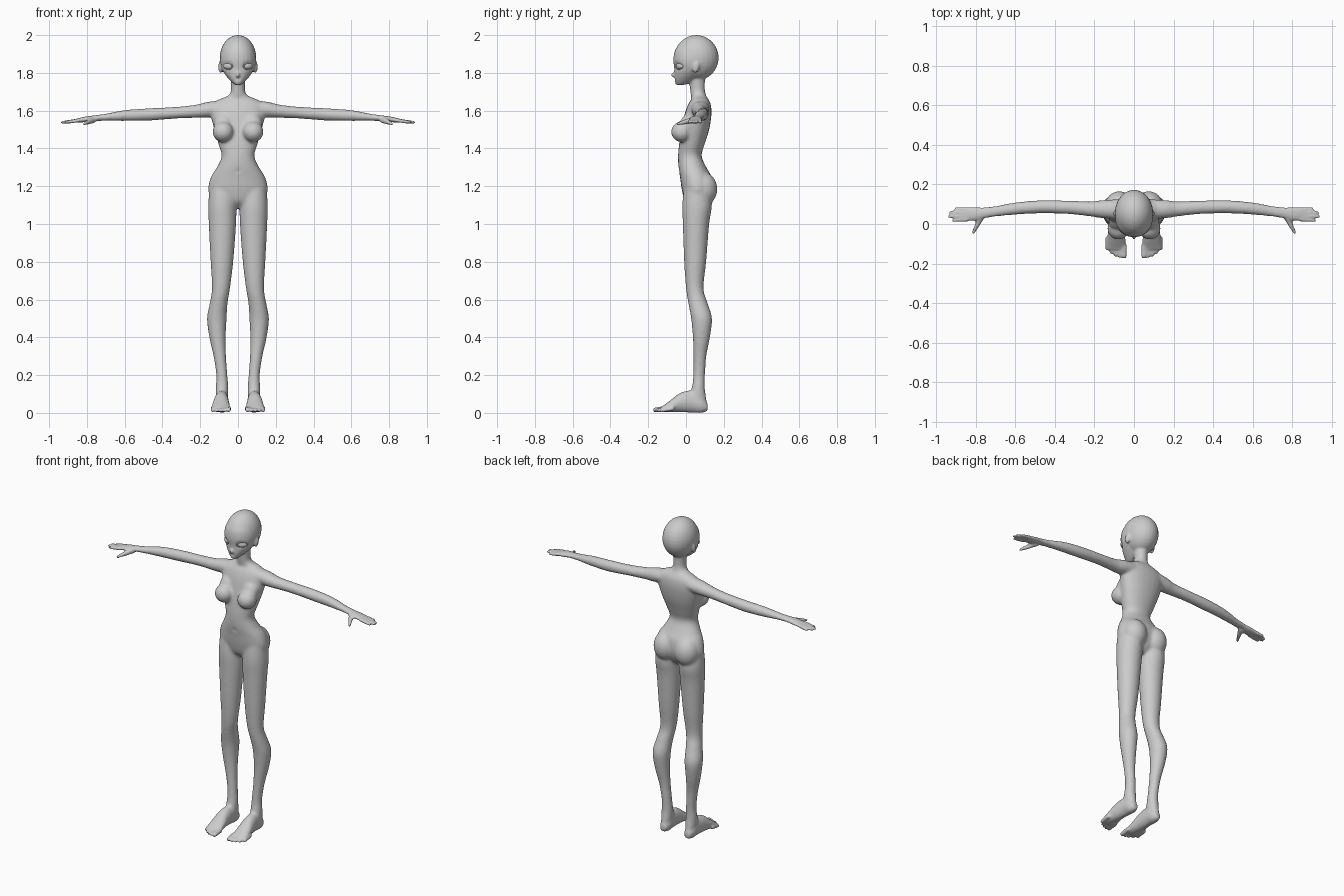
import bpy
import bmesh
from math import cos, sin, pi, radians, copysign
from mathutils import Matrix, Vector

cube = bpy.data.objects.get("Cube")
if cube:
    bpy.data.objects.remove(cube)

grey = bpy.data.materials.new("plain_grey")
grey.use_nodes = True
grey.diffuse_color = (0.6, 0.6, 0.6, 1)
grey.node_tree.nodes["Principled BSDF"].inputs["Base Color"].default_value = (0.6, 0.6, 0.6, 1)

bm = bmesh.new()
BOTH = (1, -1)


def smooth_path(stations, steps=4):
    """Catmull-Rom interpolation through the given stations."""
    pts = [Vector(s) for s in stations]
    out = []
    for i in range(len(pts) - 1):
        a, b, c = pts[max(i - 1, 0)], pts[i], pts[i + 1]
        d = pts[min(i + 2, len(pts) - 1)]
        for k in range(steps):
            t = k / steps
            out.append(b + (c - a) * (t / 2) + (a * 2 - b * 5 + c * 4 - d) * (t * t / 2)
                       + (b * 3 - a - c * 3 + d) * (t ** 3 / 2))
    return out + [pts[-1]]


def loft(stations, place, sides=(1,), power=1.0, count=24):
    """Skin rounded cross-sections; place(station, cos, sin) gives each point."""
    path = smooth_path(stations)
    for side in sides:
        rings = []
        for s in path:
            ring = []
            for k in range(count):
                c, n = cos(2 * pi * k / count), sin(2 * pi * k / count)
                c, n = copysign(abs(c) ** power, c), copysign(abs(n) ** power, n)
                x, y, z = place(s, c, n)
                ring.append(bm.verts.new((x * side, y, z)))
            rings.append(ring)
        for low, high in zip(rings, rings[1:]):
            for k in range(count):
                j = (k + 1) % count
                bm.faces.new((low[k], low[j], high[j], high[k]))
        bm.faces.new(rings[0])
        bm.faces.new(rings[-1])


def ball(centre, radii, sides=BOTH, tilt=0.0):
    """Ellipsoid, tilted about the x axis."""
    for side in sides:
        x, y, z = centre
        m = (Matrix.Translation((x * side, y, z)) @ Matrix.Rotation(tilt, 4, "X")
             @ Matrix.Diagonal((*radii, 1)))
        bmesh.ops.create_uvsphere(bm, u_segments=24, v_segments=16, radius=1, matrix=m)


# cross-section layouts: upright with front and back depth, along x, along y
def column(s, c, n):
    return s[1] * c, (s[2] + s[3]) / 2 + (s[3] - s[2]) / 2 * n, s[0]


def leg_section(s, c, n):
    return ((s[1] + s[2]) / 2 + (s[2] - s[1]) / 2 * c,
            (s[3] + s[4]) / 2 + (s[4] - s[3]) / 2 * n, s[0])


def arm_section(s, c, n):
    return s[0], s[1] + s[3] * c, s[2] + s[4] * n


def foot_section(s, c, n):
    return s[1] + s[3] * c, s[0], s[2] + s[4] * n


def digit(start, end, thick, thin, section):
    """Finger or toe: a tapering tube with a rounded tip."""
    stations = []
    for t, scale in ((0, 1), (.5, 1), (.85, .95), (.95, .75), (1, .3)):
        r = (thick + (thin - thick) * t) * scale
        stations.append((*Vector(start).lerp(Vector(end), t), r, r))
    loft(stations, section, BOTH, count=12)


# torso: height, half width, front, back
loft([(1.085, .05, .03, .09), (1.12, .13, -.005, .12), (1.18, .158, -.022, .14),
      (1.25, .143, -.032, .135), (1.3, .112, -.04, .108), (1.36, .087, -.042, .083),
      (1.42, .103, -.037, .098), (1.5, .126, -.025, .123), (1.58, .145, -.008, .135),
      (1.63, .14, .01, .132), (1.655, .11, .025, .122), (1.672, .07, .035, .11)],
     column, power=.92)
# neck
loft([(1.62, .1, .03, .12), (1.665, .07, .028, .112), (1.69, .043, .024, .104),
      (1.72, .037, .02, .1), (1.77, .04, .02, .102), (1.83, .05, .02, .12)], column)

# skull, jaw, nose and ears
ball((0, .055, 1.88), (.097, .118, .12), sides=(1,))
loft([(1.735, .012, -.05, -.02), (1.747, .029, -.058, .025), (1.78, .06, -.062, .075),
      (1.82, .085, -.062, .12), (1.87, .096, -.067, .14), (1.92, .086, -.058, .13),
      (1.96, .06, -.03, .11)], column, power=.95)
ball((0, -.064, 1.79), (.009, .016, .014), sides=(1,), tilt=.5)
ball((.092, .053, 1.832), (.012, .018, .033), tilt=-.2)

# chest and hips
ball((.079, -.022, 1.488), (.056, .057, .055))
ball((.077, .012, 1.528), (.052, .044, .065), tilt=-.35)
ball((.074, .09, 1.185), (.074, .076, .09))

# legs: height, inner, outer, front, back
loft([(1.2, .01, .15, -.01, .12), (1.1, .008, .158, -.02, .137), (1.0, .01, .155, -.017, .123),
      (.8, .025, .145, -.01, .107), (.66, .042, .138, 0, .093), (.58, .055, .15, .012, .115),
      (.5, .06, .164, .027, .138), (.4, .065, .152, .036, .127), (.3, .063, .13, .04, .108),
      (.2, .056, .115, .038, .101), (.13, .051, .118, .03, .1), (.06, .053, .116, .01, .11),
      (.01, .06, .11, .04, .108)], leg_section, BOTH)

# feet: depth, middle, height, half width, half height
loft([(.114, .085, .03, .018, .02), (.08, .085, .045, .033, .045), (.03, .086, .06, .036, .058),
      (-.03, .089, .055, .041, .052), (-.08, .09, .036, .047, .033),
      (-.118, .091, .022, .049, .018), (-.13, .091, .02, .044, .012)], foot_section, BOTH)
for k in range(5):
    x, size = .05 + .021 * k, .0145 if k == 0 else .0115
    tip = -.175 + .0025 * k * k
    digit((tip + .07, x, .024), (tip, x, size), size, size * .9, foot_section)

# arms: reach, depth, height, half depth, half height
loft([(.08, .075, 1.615, .05, .04), (.16, .075, 1.605, .046, .042), (.22, .076, 1.597, .038, .035),
      (.33, .084, 1.589, .034, .031), (.47, .087, 1.58, .033, .033), (.6, .078, 1.574, .031, .029),
      (.7, .064, 1.565, .027, .019), (.76, .056, 1.56, .027, .015), (.8, .051, 1.555, .034, .015),
      (.85, .05, 1.548, .034, .011), (.865, .05, 1.546, .03, .008)], arm_section, BOTH)
# fingers and thumb
for y, reach in ((.018, .92), (.038, .94), (.059, .935), (.078, .908)):
    digit((.84, .05 + (y - .05) * .85, 1.549), (reach, y, 1.537), .0105, .0085, arm_section)
digit((.045, .765, 1.553), (-.054, .818, 1.528), .019, .008, foot_section)

# fuse the parts into one skin
bmesh.ops.recalc_face_normals(bm, faces=bm.faces)
raw = bpy.data.meshes.new("body_parts")
bm.to_mesh(raw)
bm.free()
body = bpy.data.objects.new("body", raw)
bpy.context.collection.objects.link(body)
fuse = body.modifiers.new("fuse", "REMESH")
fuse.mode = "VOXEL"
fuse.voxel_size = .0068
skin = bpy.data.meshes.new_from_object(body.evaluated_get(bpy.context.evaluated_depsgraph_get()))
body.modifiers.clear()
body.data = skin
skin.name = "body"
bpy.data.meshes.remove(raw)
skin.materials.clear()
skin.materials.append(grey)
skin.shade_smooth()

# blend the joins, keeping hands, toes and face crisp
blend = body.vertex_groups.new(name="blend")
blend.add([v.index for v in skin.vertices
           if abs(v.co.x) < .72 and .06 < v.co.z < 1.73], 1, "REPLACE")
for name, rounds, group in (("blend_joins", 12, "blend"), ("soften", 2, "")):
    mod = body.modifiers.new(name, "SMOOTH")
    mod.factor, mod.iterations, mod.vertex_group = .5, rounds, group

# press in the navel, mouth and eye sockets from the front
dents = [(0, 1.28, .009, .012, .012), (0, 1.768, .016, .006, .006),
         (.053, 1.836, .032, .026, .008), (-.053, 1.836, .032, .026, .008)]
for v in skin.vertices:
    if v.co.y < 0:
        for x, z, wide, tall, depth in dents:
            d = ((v.co.x - x) / wide) ** 2 + ((v.co.z - z) / tall) ** 2
            if d < 1:
                v.co.y += depth * (1 - d)

# eyes with lids
for side, label in ((1, "left"), (-1, "right")):
    spot, turn = (.052 * side, -.031, 1.836), radians(34) * side
    bpy.ops.mesh.primitive_uv_sphere_add(segments=28, ring_count=18, radius=1,
                                         location=spot, rotation=(0, 0, turn))
    eye = bpy.context.object
    eye.name, eye.scale = "eye_" + label, (.029, .017, .019)
    bpy.ops.mesh.primitive_torus_add(major_radius=1, minor_radius=.12, major_segments=32,
                                     minor_segments=8, location=(spot[0], spot[1] - .009, spot[2]),
                                     rotation=(radians(90), 0, turn))
    lid = bpy.context.object
    lid.name, lid.scale = "eyelid_" + label, (.027, .019, .025)
    for part in (eye, lid):
        part.data.materials.append(grey)
        part.data.shade_smooth()
